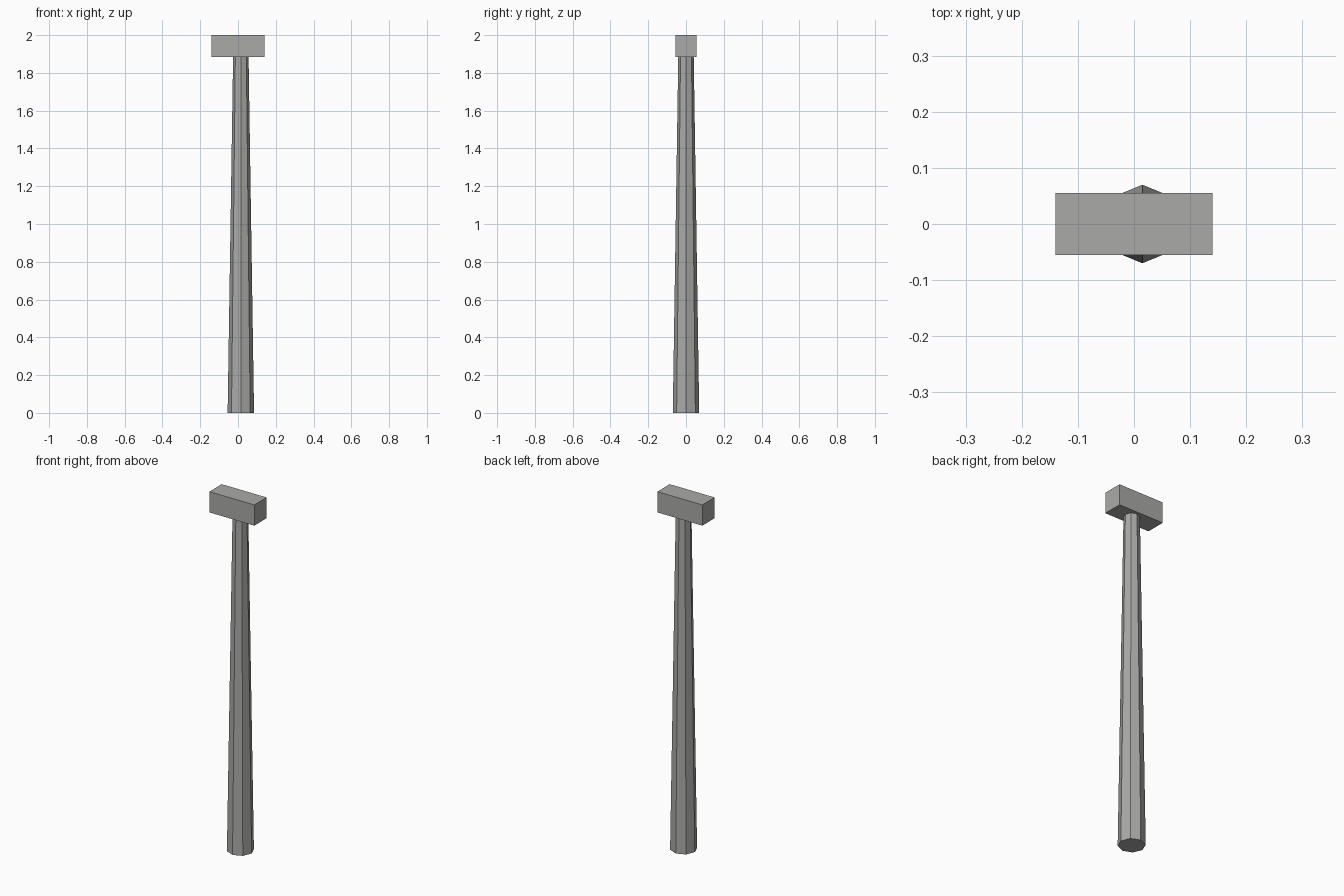
import bpy
import math

cube = bpy.data.objects.get("Cube")
if cube:
    bpy.data.objects.remove(cube, do_unlink=True)

HEIGHT = 2.0
HEAD_SIZE = (0.28, 0.11, 0.117)
HANDLE_X = 0.015
HANDLE_TOP = HEIGHT - HEAD_SIZE[2]

# Single grey for the whole tool
grey = bpy.data.materials.new("plain grey")
grey.use_nodes = True
grey.diffuse_color = (0.4, 0.4, 0.39, 1)
shader = next(n for n in grey.node_tree.nodes if n.type == "BSDF_PRINCIPLED")
shader.inputs["Base Color"].default_value = grey.diffuse_color


def finish(name):
    obj = bpy.context.object
    obj.name = obj.data.name = name
    obj.data.materials.append(grey)
    return obj


# Tapered eight-sided handle, with corners on the x and y axes
bpy.ops.mesh.primitive_cone_add(vertices=8, radius1=0.07, radius2=0.041,
                                depth=HANDLE_TOP,
                                location=(HANDLE_X, 0, HANDLE_TOP / 2))
finish("handle")

# Block head resting on the handle
bpy.ops.mesh.primitive_cube_add(size=1, location=(0, 0, HEIGHT - HEAD_SIZE[2] / 2))
head = finish("hammer_head")
head.scale = HEAD_SIZE
bpy.ops.object.transform_apply(location=False, rotation=False, scale=True)
